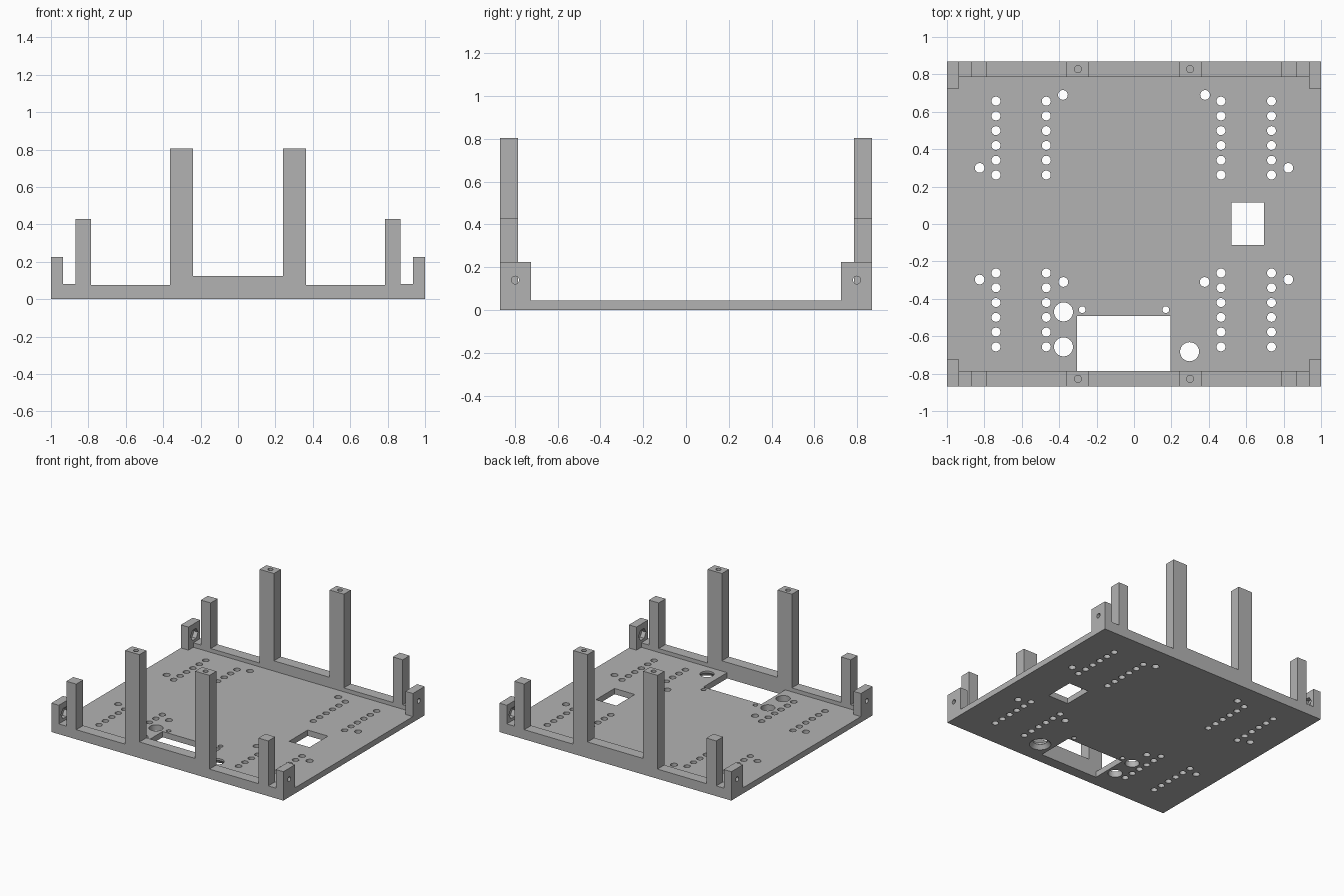
import bpy
import bmesh
from math import pi
from mathutils import Matrix, Vector

cube = bpy.data.objects.get("Cube")
if cube:
    bpy.data.objects.remove(cube, do_unlink=True)

grey = bpy.data.materials.new("plain grey")
grey.use_nodes = True
COLOUR = (0.45, 0.45, 0.45, 1)
grey.diffuse_color = COLOUR
grey.node_tree.nodes["Principled BSDF"].inputs["Base Color"].default_value = COLOUR

HALF_Y, RAIL_Y, PLATE_Z = 0.87, 0.785, 0.045
BLOCK_X, BLOCK_Y, BLOCK_Z = 0.935, 0.725, 0.225


def finish(name, bm):
    bmesh.ops.recalc_face_normals(bm, faces=bm.faces)
    mesh = bpy.data.meshes.new(name)
    bm.to_mesh(mesh)
    bm.free()
    mesh.materials.append(grey)
    obj = bpy.data.objects.new(name, mesh)
    bpy.context.collection.objects.link(obj)
    return obj


def add_box(bm, low, high):
    low, high = Vector(low), Vector(high)
    place = Matrix.Translation((low + high) / 2) @ Matrix.Diagonal((*(high - low), 1))
    bmesh.ops.create_cube(bm, size=1, matrix=place)


def add_round(bm, centre, r, depth, axis="Z", sides=24, r_top=None):
    turn = Matrix.Rotation(pi / 2, 4, "Y") if axis == "X" else Matrix()
    bmesh.ops.create_cone(bm, cap_ends=True, segments=sides, radius1=r,
                          radius2=r if r_top is None else r_top, depth=depth,
                          matrix=Matrix.Translation(centre) @ turn)


def activate(obj):
    bpy.ops.object.select_all(action="DESELECT")
    obj.select_set(True)
    bpy.context.view_layer.objects.active = obj


def cut(obj, bm):
    cutter = finish("cutter", bm)
    cutter.hide_render = True
    mod = obj.modifiers.new("holes", "BOOLEAN")
    mod.operation = "DIFFERENCE"
    mod.solver = "EXACT"
    mod.object = cutter
    activate(obj)
    bpy.ops.object.modifier_apply(modifier=mod.name)
    bpy.data.objects.remove(cutter, do_unlink=True)


def smooth(obj):
    activate(obj)
    bpy.ops.object.shade_smooth_by_angle()


# Base plate
bm = bmesh.new()
add_box(bm, (-1, -HALF_Y, 0), (1, HALF_Y, PLATE_Z))
plate = finish("base_plate", bm)

# Plate openings: window, front bay and all through holes
bm = bmesh.new()
add_box(bm, (0.52, -0.113, -0.1), (0.695, 0.115, 0.2))
add_box(bm, (-0.305, -RAIL_Y, -0.1), (0.195, -0.492, 0.2))
for x in (-0.738, -0.469, 0.465, 0.735):
    for side in (-1, 1):
        for row in range(6):
            add_round(bm, (x, side * (0.262 + 0.079 * row), 0), 0.024, 0.4)
for side in (-1, 1):
    for x, y in ((0.38, 0.69), (0.825, 0.3), (0.825, -0.297), (0.378, -0.31)):
        add_round(bm, (side * x, y, 0), 0.026, 0.4)
for x in (-0.277, 0.17):
    add_round(bm, (x, -0.458, 0), 0.018, 0.4)
for x, y in ((-0.377, -0.47), (-0.377, -0.657), (0.297, -0.683)):
    add_round(bm, (x, y, 0), 0.051, 0.4)
cut(plate, bm)

# Countersink under one of the large holes
bm = bmesh.new()
add_round(bm, (0.297, -0.683, 0.01), 0.085, 0.04, r_top=0.052)
cut(plate, bm)
smooth(plate)

# Stepped rails with their upright posts, drawn as a mirrored outline
half = [(0.24, 0.125), (0.24, 0.805), (0.363, 0.805), (0.363, 0.075),
        (0.785, 0.075), (0.785, 0.43), (0.87, 0.43), (0.87, 0.08),
        (BLOCK_X, 0.08), (BLOCK_X, PLATE_Z)]
outline = half + [(-x, z) for x, z in reversed(half)]
for name, side in (("front", -1), ("back", 1)):
    bm = bmesh.new()
    face = bm.faces.new([bm.verts.new((x, side * RAIL_Y, z)) for x, z in outline])
    new = bmesh.ops.extrude_face_region(bm, geom=[face])["geom"]
    bmesh.ops.translate(bm, vec=(0, side * (HALF_Y - RAIL_Y), 0),
                        verts=[v for v in new if isinstance(v, bmesh.types.BMVert)])
    rail = finish(name + "_rail_and_posts", bm)
    # Screw holes in the tall posts
    bm = bmesh.new()
    for x in (-0.3, 0.3):
        add_round(bm, (x, side * 0.828, 0.805), 0.019, 0.4)
    cut(rail, bm)
    smooth(rail)

# Corner blocks with a screw hole and a hexagonal nut pocket inside
for y_name, sy in (("front", -1), ("back", 1)):
    for x_name, sx in (("right", -1), ("left", 1)):
        bm = bmesh.new()
        ys = sorted((sy * BLOCK_Y, sy * HALF_Y))
        xs = sorted((sx * BLOCK_X, sx))
        add_box(bm, (xs[0], ys[0], PLATE_Z), (xs[1], ys[1], BLOCK_Z))
        block = finish(f"{y_name}_{x_name}_corner_block", bm)
        for x, r, depth, sides in ((BLOCK_X, 0.045, 0.07, 6), (1, 0.018, 0.3, 24)):
            bm = bmesh.new()
            add_round(bm, (sx * x, sy * 0.798, 0.14), r, depth, "X", sides)
            cut(block, bm)
        smooth(block)
